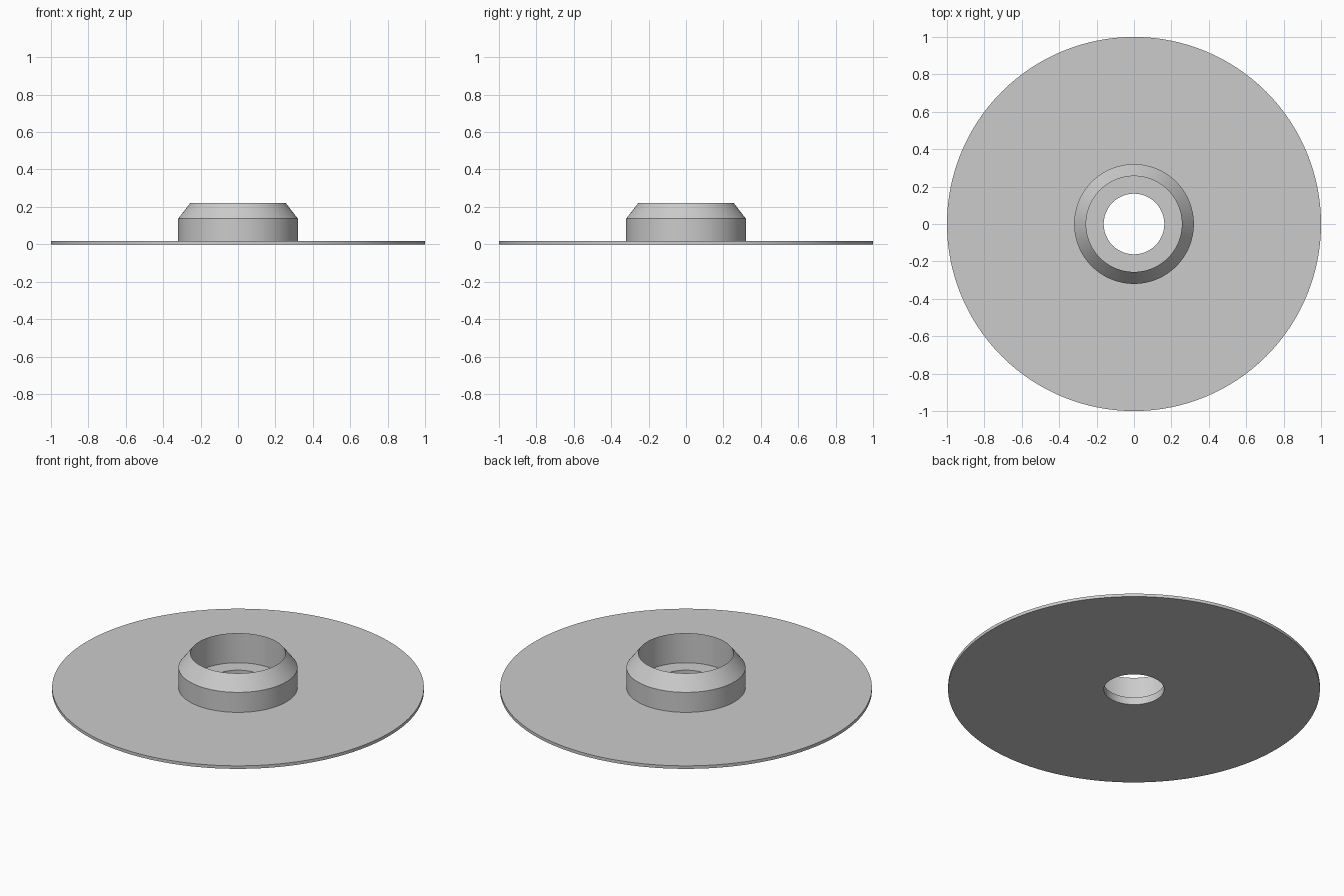
import bpy
import bmesh
import math

SEGMENTS = 128

cube = bpy.data.objects.get("Cube")
if cube:
    bpy.data.objects.remove(cube, do_unlink=True)

# Single plain grey finish
grey = bpy.data.materials.new("light_grey")
grey.use_nodes = True
colour = (0.6, 0.6, 0.6, 1.0)
grey.diffuse_color = colour
grey.node_tree.nodes["Principled BSDF"].inputs["Base Color"].default_value = colour


def lathe(name, profile, material):
    """Revolve a closed (radius, height) profile about z."""
    bm = bmesh.new()
    verts = [bm.verts.new((r, 0, z)) for r, z in profile]
    edges = [bm.edges.new((a, b)) for a, b in zip(verts, verts[1:] + verts[:1])]
    bmesh.ops.spin(bm, geom=verts + edges, cent=(0, 0, 0), axis=(0, 0, 1),
                   angle=math.tau, steps=SEGMENTS, use_merge=True)
    bmesh.ops.remove_doubles(bm, verts=bm.verts[:], dist=1e-5)
    bmesh.ops.recalc_face_normals(bm, faces=bm.faces[:])
    mesh = bpy.data.meshes.new(name)
    bm.to_mesh(mesh)
    bm.free()
    mesh.materials.append(material)
    obj = bpy.data.objects.new(name, mesh)
    bpy.context.collection.objects.link(obj)
    bpy.ops.object.select_all(action="DESELECT")
    obj.select_set(True)
    bpy.context.view_layer.objects.active = obj
    bpy.ops.object.shade_smooth_by_angle(angle=math.radians(30))
    return obj


# Thin flange, chamfered collar, stepped recess and through hole in one solid
lathe("flanged_collar", [
    (0.162, 0.0),     # through hole, underside
    (1.0, 0.0),       # flange rim
    (1.0, 0.018),
    (0.32, 0.018),    # collar wall
    (0.32, 0.137),    # chamfer
    (0.256, 0.22),    # sharp top lip
    (0.256, 0.044),   # recess floor
    (0.162, 0.044),
], grey)
